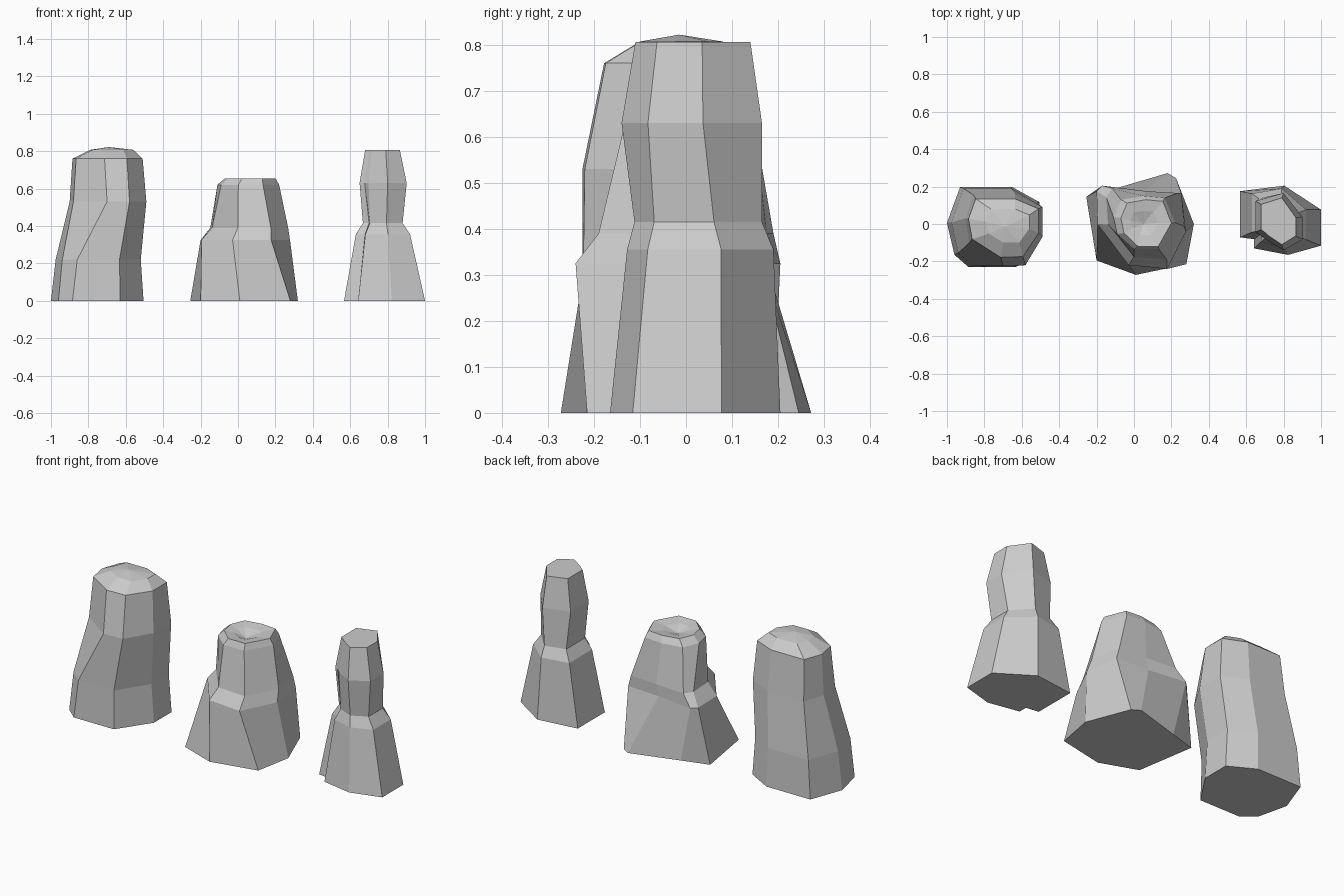
import bpy, bmesh


def loft_rock(name, outlines, levels, tip=None):
    """Loft a faceted rock. Each level is (z, x0, x1, y0, y1, t):
    t blends along the outlines (0 = first), fitted to that box."""
    bm = bmesh.new()
    rings = []
    for z, x0, x1, y0, y1, t in levels:
        k = min(int(t), len(outlines) - 2)
        pts = [(a[0] + (b[0] - a[0]) * (t - k), a[1] + (b[1] - a[1]) * (t - k))
               for a, b in zip(outlines[k], outlines[k + 1])]
        xs, ys = [p[0] for p in pts], [p[1] for p in pts]
        sx = (x1 - x0) / (max(xs) - min(xs))
        sy = (y1 - y0) / (max(ys) - min(ys))
        rings.append([bm.verts.new((x0 + (x - min(xs)) * sx,
                                    y0 + (y - min(ys)) * sy, z)) for x, y in pts])
    n = len(outlines[0])
    for a, b in zip(rings, rings[1:]):
        for i in range(n):
            j = (i + 1) % n
            bm.faces.new((a[i], a[j], b[j], b[i]))
    bm.faces.new(rings[0])
    if tip:
        apex = bm.verts.new(tip)
        for i in range(n):
            bm.faces.new((rings[-1][i], rings[-1][(i + 1) % n], apex))
    else:
        bm.faces.new(rings[-1])
    bmesh.ops.recalc_face_normals(bm, faces=bm.faces)
    mesh = bpy.data.meshes.new(name)
    bm.to_mesh(mesh)
    bm.free()
    obj = bpy.data.objects.new(name, mesh)
    bpy.context.collection.objects.link(obj)
    return obj


# Left rock: leaning column with a domed top
loft_rock(
    "domed_rock",
    [[(-1, .01), (-.93, .2), (-.65, .2), (-.505, .12),
      (-.505, -.04), (-.63, -.225), (-.885, -.225), (-.96, -.16)],
     [(-.90, .03), (-.86, .155), (-.63, .155), (-.49, .09),
      (-.49, -.07), (-.58, -.22), (-.70, -.225), (-.88, -.1)]],
    [(0, -1, -.505, -.23, .197, 0),
     (.22, -.975, -.52, -.225, .19, .1),
     (.53, -.9, -.49, -.225, .157, 1),
     (.76, -.885, -.51, -.178, .135, .9),
     (.807, -.79, -.56, -.1, .08, .7)],
    tip=(-.69, -.015, .822))

# Middle rock: wide base, broken shoulder and a dented top
loft_rock(
    "shouldered_rock",
    [[(-.255, .145), (-.1, .19), (.18, .272), (.225, .245),
      (.32, 0), (.28, -.215), (.01, -.272), (-.2, -.195)],
     [(-.2, .175), (-.17, .205), (.05, .175), (.25, .165),
      (.275, -.04), (.175, -.24), (-.03, -.22), (-.195, 0)],
     [(-.11, .04), (-.07, .13), (.05, .15), (.16, .14),
      (.215, .01), (.13, -.13), (0, -.13), (-.09, -.05)]],
    [(0, -.255, .32, -.272, .272, 0),
     (.325, -.2, .278, -.24, .205, 1),
     (.39, -.148, .268, -.19, .19, 1.3),
     (.62, -.11, .22, -.135, .15, 2),
     (.655, -.07, .2, -.12, .13, 2),
     (.645, -.02, .13, -.06, .07, 2)],
    tip=(.05, 0, .62))

# Right rock: flared foot, narrow waist and a flat top
loft_rock(
    "waisted_rock",
    [[(.57, .18), (.805, .21), (1, .08), (1, -.115),
      (.825, -.165), (.645, -.13), (.645, -.08), (.57, -.07)],
     [(.68, .105), (.79, .14), (.865, .035), (.865, -.063),
      (.79, -.11), (.715, -.06), (.7, -.045), (.68, -.03)]],
    [(0, .567, 1, -.165, .205, 0),
     (.355, .63, .92, -.128, .19, .2),
     (.415, .668, .88, -.112, .165, .5),
     (.63, .65, .902, -.14, .165, 1),
     (.806, .68, .865, -.11, .14, 1)])
